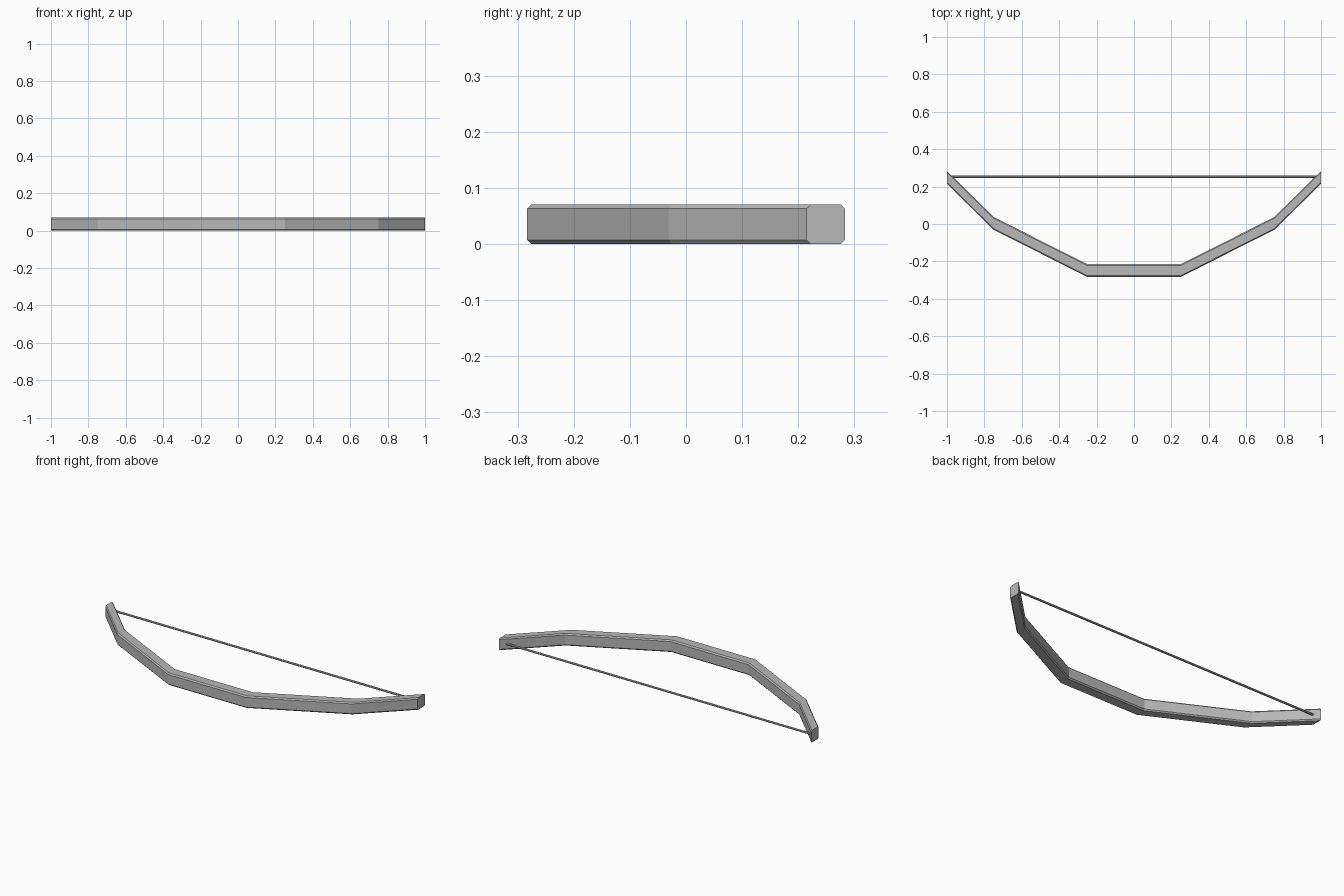
import bpy, bmesh, math

cube = bpy.data.objects.get("Cube")
if cube:
    bpy.data.objects.remove(cube, do_unlink=True)


def material(name, rgb):
    mat = bpy.data.materials.new(name)
    mat.use_nodes = True
    colour = (*rgb, 1)
    mat.diffuse_color = colour
    mat.node_tree.nodes["Principled BSDF"].inputs["Base Color"].default_value = colour
    return mat


grey = material("plain grey", (0.48, 0.48, 0.48))


def sweep(name, stations, section):
    """Skin a y-z section placed at each (x, y, z) station, with capped ends."""
    bm = bmesh.new()
    rings = [[bm.verts.new((x, y + dy, z + dz)) for dy, dz in section]
             for x, y, z in stations]
    n = len(section)
    for a, b in zip(rings, rings[1:]):
        for i in range(n):
            j = (i + 1) % n
            bm.faces.new((a[i], a[j], b[j], b[i]))
    bm.faces.new(rings[0])
    bm.faces.new(rings[-1])
    bmesh.ops.recalc_face_normals(bm, faces=bm.faces)
    mesh = bpy.data.meshes.new(name)
    bm.to_mesh(mesh)
    bm.free()
    mesh.materials.append(grey)
    obj = bpy.data.objects.new(name, mesh)
    bpy.context.collection.objects.link(obj)
    return obj


# Bow limbs and grip: chamfered bar bent through five straight segments
height, depth, c = 0.07, 0.068, 0.007
h, d = height / 2, depth / 2
bar = [(-d, c - h), (c - d, -h), (d - c, -h), (d, c - h),
       (d, h - c), (d - c, h), (c - d, h), (-d, h - c)]
half = [(0.25, -0.249), (0.75, 0.003), (1.0, 0.249)]
path = [(-x, y, h) for x, y in reversed(half)] + [(x, y, h) for x, y in half]
sweep("bow_limbs", path, bar)

# Bowstring: thin straight cord between the tips
radius = 0.006
cord = [(radius * math.cos(math.tau * i / 8), radius * math.sin(math.tau * i / 8))
        for i in range(8)]
sweep("bowstring", [(-0.98, 0.252, h), (0.98, 0.252, h)], cord)
